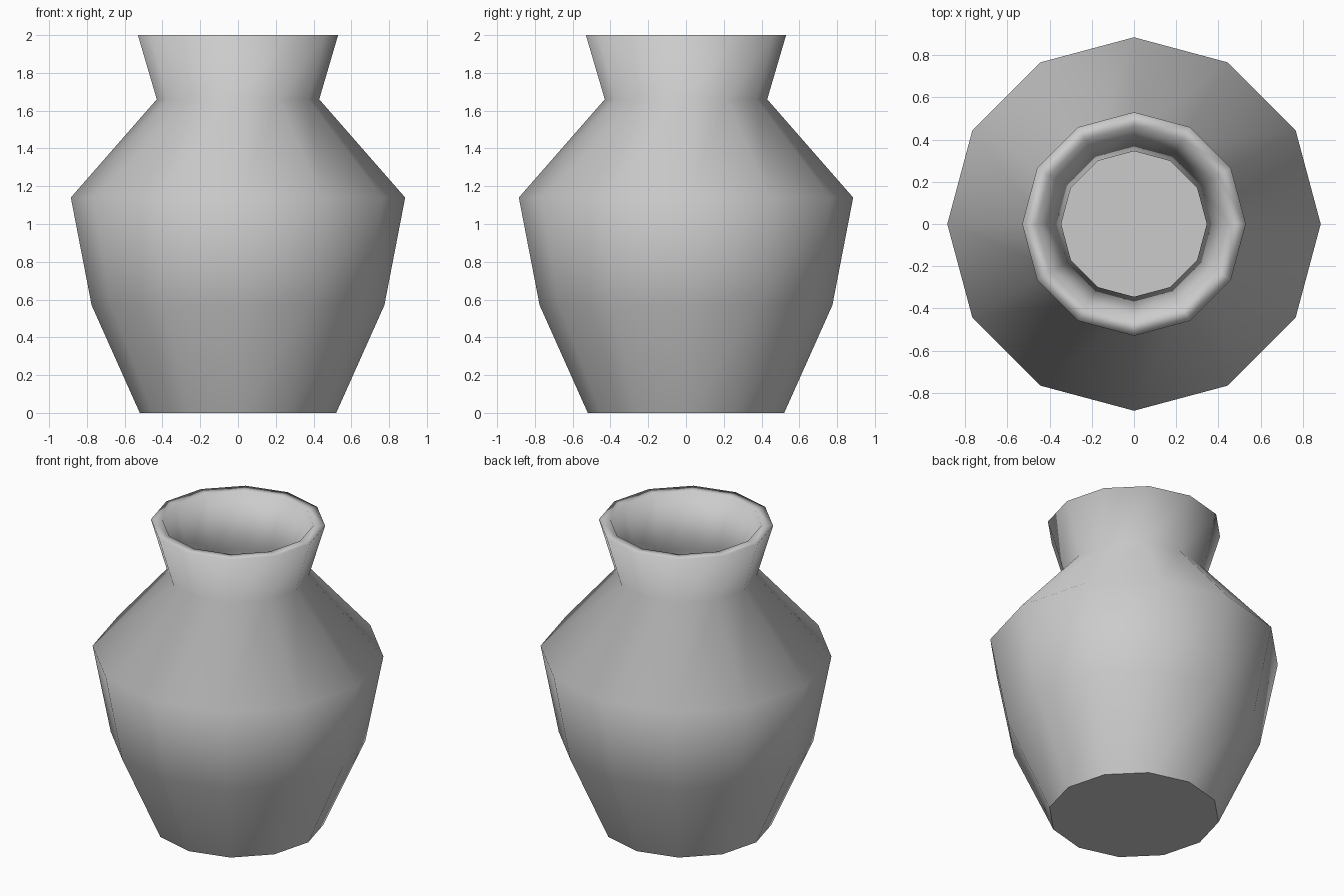
import bpy, bmesh
from math import cos, sin, tau

cube = bpy.data.objects.get("Cube")
if cube:
    bpy.data.objects.remove(cube, do_unlink=True)

SIDES = 12
# Radius and height, from the base up the outside, over the lip, down the inside
OUTER = [(0.52, 0.0), (0.775, 0.57), (0.885, 1.14), (0.43, 1.66), (0.53, 2.0)]
INNER = [(0.46, 2.0), (0.345, 1.66), (0.80, 1.13), (0.69, 0.59), (0.47, 0.08)]

# One material for the whole vase
clay = bpy.data.materials.new("light_grey_clay")
clay.use_nodes = True
colour = (0.6, 0.6, 0.6, 1.0)
clay.diffuse_color = colour
clay.node_tree.nodes["Principled BSDF"].inputs["Base Color"].default_value = colour

# Rings of vertices around the vertical axis
bm = bmesh.new()
rings = [[bm.verts.new((r * cos(tau * i / SIDES), r * sin(tau * i / SIDES), z))
          for i in range(SIDES)] for r, z in OUTER + INNER]

# Smooth walls and lip
for low, high in zip(rings, rings[1:]):
    for i in range(SIDES):
        j = (i + 1) % SIDES
        bm.faces.new((low[i], low[j], high[j], high[i])).smooth = True

# Flat base and inside floor with crisp borders
for cap in (bm.faces.new(rings[0][::-1]), bm.faces.new(rings[-1])):
    for edge in cap.edges:
        edge.smooth = False

mesh = bpy.data.meshes.new("vase")
bm.to_mesh(mesh)
bm.free()
mesh.materials.append(clay)
bpy.context.collection.objects.link(bpy.data.objects.new("vase", mesh))
